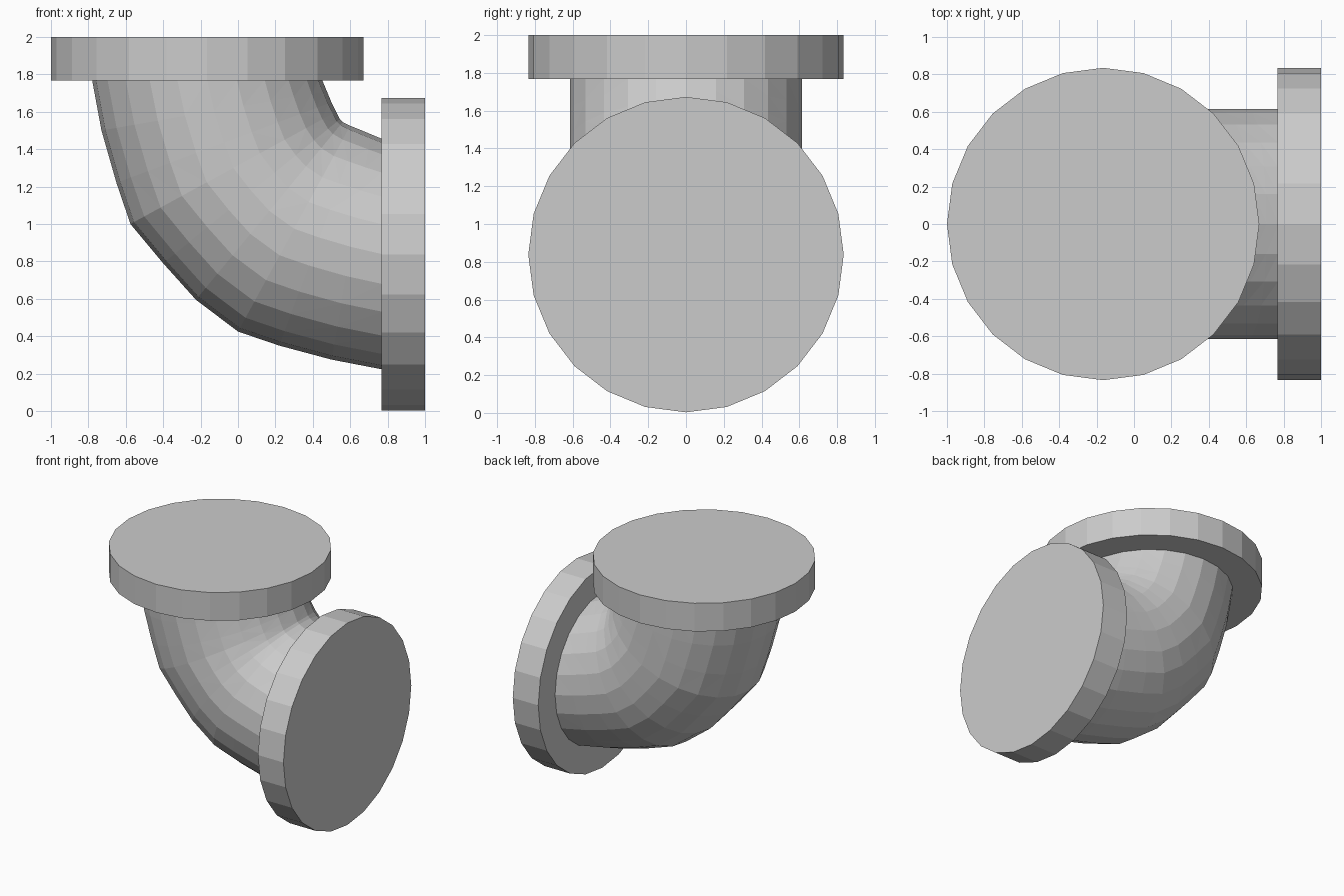
import bpy, bmesh, math
from mathutils import Vector

if "Cube" in bpy.data.objects:
    bpy.data.objects.remove(bpy.data.objects["Cube"])

SIDES = 24
PIPE_R = 0.615


def flange(name, location, rotation):
    bpy.ops.mesh.primitive_cylinder_add(vertices=SIDES, radius=0.835, depth=0.233,
                                        location=location, rotation=rotation)
    bpy.context.object.name = name


# End flanges: one facing up, one facing right
flange("top_flange", (-0.165, 0, 1.8835), (0, 0, 0))
flange("side_flange", (0.8835, 0, 0.838), (0, math.pi / 2, 0))

# Elbow profile (x, z): outer bend and the tight inner bend
outer = [(-0.78, 1.77), (-0.73, 1.5), (-0.65, 1.22), (-0.575, 1.0), (-0.4, 0.79),
         (-0.225, 0.595), (0, 0.425), (0.22, 0.35), (0.5, 0.275), (0.77, 0.223)]
inner = [(0.45, 1.77), (0.475, 1.71), (0.5, 1.65), (0.525, 1.6), (0.545, 1.56),
         (0.56, 1.545), (0.6, 1.525), (0.65, 1.505), (0.71, 1.48), (0.77, 1.455)]

# Elbow body: rings spanning the two bends, skinned with flat triangles
bm = bmesh.new()
rings = []
for (ox, oz), (ix, iz) in zip(outer, inner):
    a, b = Vector((ox, 0, oz)), Vector((ix, 0, iz))
    mid, half = (a + b) / 2, (b - a) / 2
    ring = []
    for k in range(SIDES):
        t = 2 * math.pi * k / SIDES
        ring.append(bm.verts.new(mid + half * math.cos(t)
                                 + Vector((0, PIPE_R * math.sin(t), 0))))
    rings.append(ring)
for r0, r1 in zip(rings, rings[1:]):
    for k in range(SIDES):
        n = (k + 1) % SIDES
        bm.faces.new((r0[k], r0[n], r1[n], r1[k]))
bmesh.ops.triangulate(bm, faces=bm.faces[:])
bmesh.ops.recalc_face_normals(bm, faces=bm.faces[:])
# open tube: make sure the skin faces outward
bm.faces.ensure_lookup_table()
probe = max(bm.faces, key=lambda f: f.calc_center_median().y)
if probe.normal.y < 0:
    bmesh.ops.reverse_faces(bm, faces=bm.faces[:])
mesh = bpy.data.meshes.new("elbow_body")
bm.to_mesh(mesh)
bm.free()
bpy.context.collection.objects.link(bpy.data.objects.new("elbow_body", mesh))
